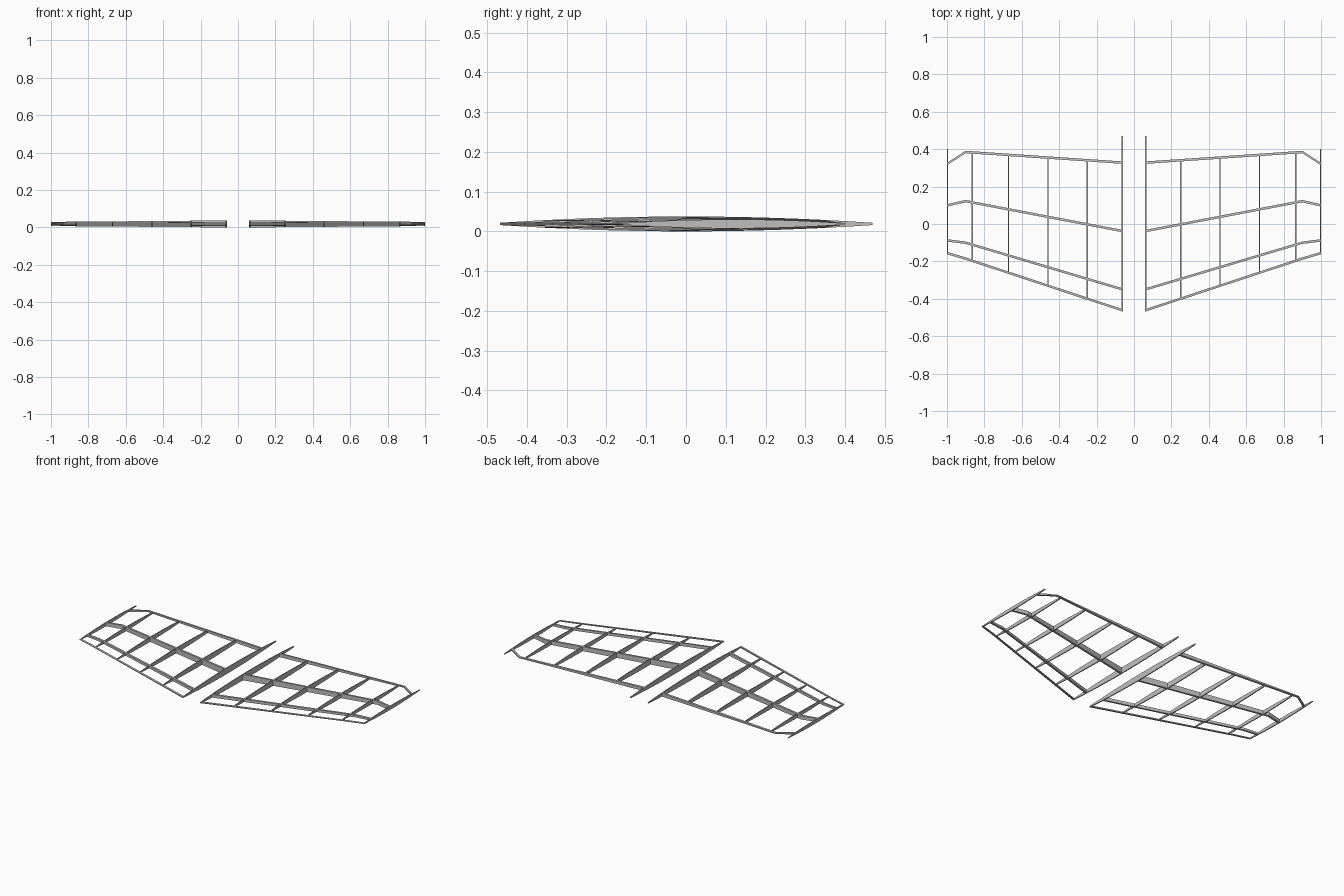
import bpy
import bmesh

cube = bpy.data.objects.get("Cube")
if cube:
    bpy.data.objects.remove(cube, do_unlink=True)

MID = 0.0187          # height of the chord plane
ROOT, TIP = 0.063, 0.997
RIB_W, SPAR_W = 0.006, 0.013

mat = bpy.data.materials.new("light grey")
mat.use_nodes = True
grey = (0.52, 0.52, 0.52, 1)
mat.diffuse_color = grey
mat.node_tree.nodes["Principled BSDF"].inputs["Base Color"].default_value = grey


def lerp(path, x):
    """Height of a polyline of (x, y) points at x."""
    for (x0, y0), (x1, y1) in zip(path, path[1:]):
        if x <= x1:
            break
    return y0 + (y1 - y0) * (x - x0) / (x1 - x0)


# Centre lines of the spars, from root to tip
SPARS = {
    "leading_edge": [(0.06, -0.462), (0.9, -0.185), (0.998, -0.156)],
    "front_spar": [(0.06, -0.35), (0.9, -0.10), (0.998, -0.088)],
    "main_spar": [(0.06, -0.038), (0.9, 0.122), (0.998, 0.10)],
    "rear_spar": [(0.06, 0.328), (0.9, 0.385), (0.998, 0.322)],
}
TRAILING = [(0.06, 0.47), (0.998, 0.40)]


def half_height(x, y):
    """Half thickness of the symmetric wing section."""
    nose, tail = lerp(SPARS["leading_edge"], x) - 0.007, lerp(TRAILING, x)
    chord = tail - nose
    u = max(-1, min(1, 2 * (y - nose) / chord - 1))
    return chord * (0.003 + 0.017 * (1 - u * u))


def loft(name, rings):
    """Skin a row of equal rings and cap both ends."""
    bm = bmesh.new()
    rows = [[bm.verts.new(p) for p in ring] for ring in rings]
    n = len(rows[0])
    for a, b in zip(rows, rows[1:]):
        for i in range(n):
            j = (i + 1) % n
            bm.faces.new((a[i], a[j], b[j], b[i]))
    bm.faces.new(rows[0])
    bm.faces.new(rows[-1])
    bmesh.ops.recalc_face_normals(bm, faces=bm.faces)
    mesh = bpy.data.meshes.new(name)
    bm.to_mesh(mesh)
    bm.free()
    mesh.materials.append(mat)
    bpy.context.collection.objects.link(bpy.data.objects.new(name, mesh))


def spar(name, path, side):
    rings = []
    for x, y in path:
        ring = []
        for dy, up in ((-1, -1), (1, -1), (1, 1), (-1, 1)):
            yy = y + dy * SPAR_W / 2
            ring.append((side * x, yy, MID + up * half_height(x, yy)))
        rings.append(ring)
    loft(name, rings)


def rib(name, x, tail, side, steps=16):
    nose = lerp(SPARS["leading_edge"], x) - 0.007
    ys = [nose + (tail - nose) * i / steps for i in range(steps + 1)]
    outline = [(y, MID + half_height(x, y)) for y in ys]
    outline += [(y, MID - half_height(x, y)) for y in reversed(ys)]
    loft(name, [[(side * (x + dx), y, z) for y, z in outline]
                for dx in (-RIB_W / 2, RIB_W / 2)])


for label, side in (("left", 1), ("right", -1)):
    # Lengthwise spars
    for part, path in SPARS.items():
        spar(f"{label}_{part}", path, side)
    # Full ribs at root and tip
    for part, x in (("root_rib", ROOT), ("tip_rib", TIP)):
        rib(f"{label}_{part}", x, lerp(TRAILING, x), side)
    # Inner ribs stop at the rear spar
    for i, x in enumerate((0.25, 0.46, 0.67, 0.865)):
        rib(f"{label}_inner_rib_{i + 1}", x, lerp(SPARS["rear_spar"], x), side)
